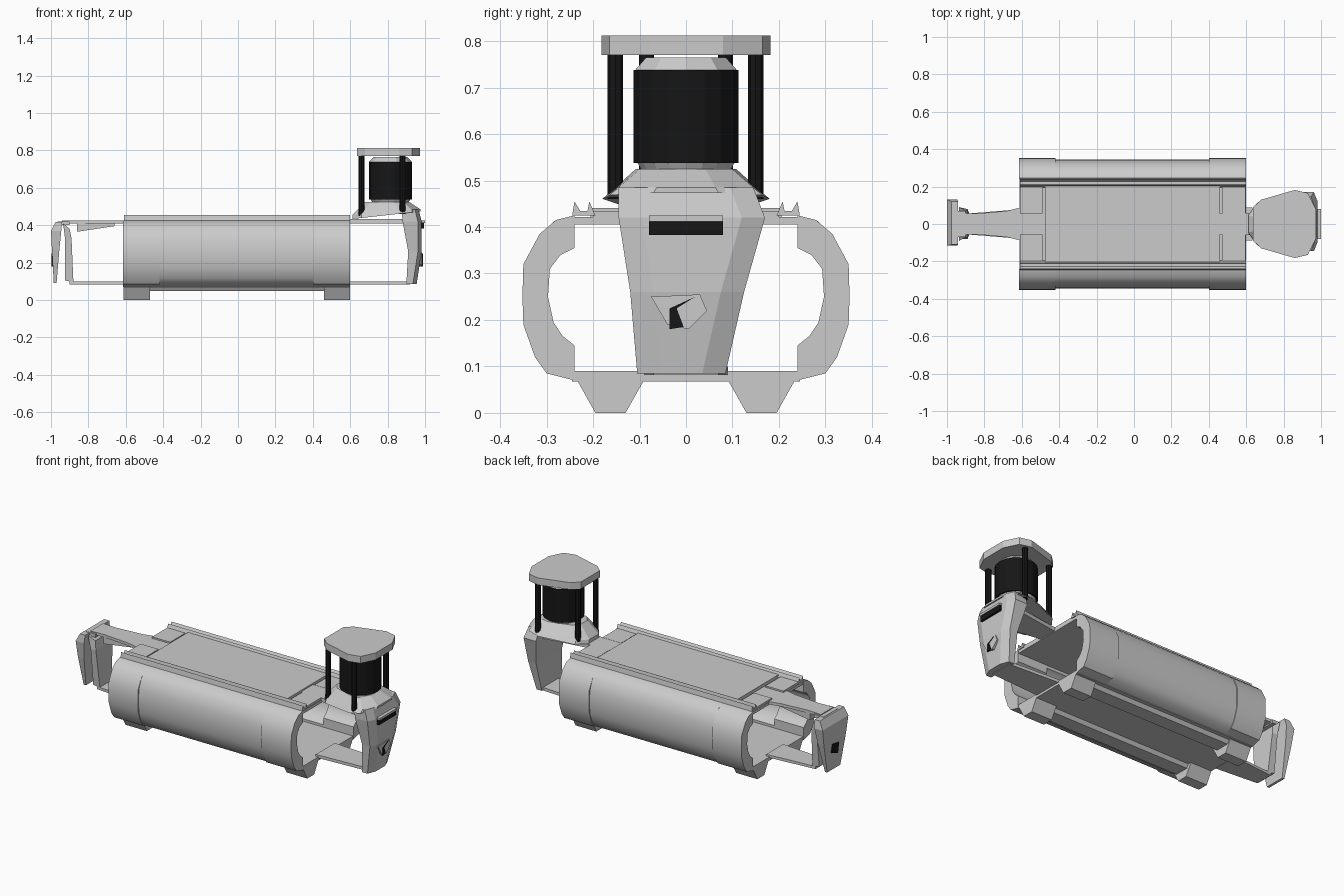
import bpy, bmesh
from math import cos, sin, pi, radians

black = bpy.data.materials.new("black")
black.diffuse_color = (0.008, 0.008, 0.008, 1)


def loft(name, rings, mat=None, smooth=False):
    """Closed solid through rings of equal point count."""
    bm = bmesh.new()
    vs = [[bm.verts.new(p) for p in r] for r in rings]
    n = len(rings[0])
    for a, b in zip(vs, vs[1:]):
        for i in range(n):
            j = (i + 1) % n
            bm.faces.new((a[i], a[j], b[j], b[i]))
    bm.faces.new(vs[0])
    bm.faces.new(vs[-1])
    bmesh.ops.recalc_face_normals(bm, faces=bm.faces)
    me = bpy.data.meshes.new(name)
    bm.to_mesh(me)
    bm.free()
    ob = bpy.data.objects.new(name, me)
    bpy.context.collection.objects.link(ob)
    if mat:
        me.materials.append(mat)
    if smooth:
        bpy.ops.object.select_all(action='DESELECT')
        ob.select_set(True)
        bpy.context.view_layer.objects.active = ob
        bpy.ops.object.shade_smooth_by_angle(angle=radians(35))
    return ob


def along_x(name, pts, x0, x1, **k):
    return loft(name, [[(x, y, z) for y, z in pts] for x in (x0, x1)], **k)


def plate(name, pts, z0, z1, **k):
    return loft(name, [[(x, y, z) for x, y in pts] for z in (z0, z1)], **k)


def box(name, x0, x1, y0, y1, z0, z1, **k):
    return plate(name, [(x0, y0), (x1, y0), (x1, y1), (x0, y1)], z0, z1, **k)


def cyl(name, x, y, r, z0, z1, r1=None, n=18, **k):
    def ring(rad, z):
        return [(x + rad * cos(2 * pi * i / n), y + rad * sin(2 * pi * i / n), z) for i in range(n)]
    return loft(name, [ring(r, z0), ring(r if r1 is None else r1, z1)], **k)


# side pod cross-sections (y, z)
outer = [(0.24, 0.425), (0.28, 0.415), (0.315, 0.385), (0.35, 0.32), (0.352, 0.25),
         (0.35, 0.19), (0.325, 0.12), (0.30, 0.085), (0.24, 0.07)]
inner = [(0.24, 0.145), (0.265, 0.165), (0.285, 0.195), (0.297, 0.25), (0.293, 0.31), (0.27, 0.34), (0.24, 0.355)]
barrel_out = [(0.24, 0.425), (0.285, 0.412), (0.317, 0.38), (0.342, 0.32), (0.346, 0.25),
              (0.342, 0.18), (0.32, 0.118), (0.29, 0.085), (0.24, 0.07)]
barrel_in = [(0.24, 0.105), (0.275, 0.125), (0.305, 0.175), (0.318, 0.25), (0.305, 0.325), (0.275, 0.37), (0.24, 0.388)]

for s, side in ((1, "left"), (-1, "right")):
    def mir(pts):
        return [(s * y, z) for y, z in pts]
    along_x("pod_barrel_" + side, mir(barrel_out + barrel_in), -0.42, 0.40, smooth=True)
    along_x("pod_rear_cap_" + side, mir(outer + inner), -0.615, -0.42, smooth=True)
    along_x("pod_front_cap_" + side, mir(outer + inner), 0.40, 0.6, smooth=True)
    # V-shaped deck rail
    rail = [(0.195, 0.425), (0.245, 0.425), (0.24, 0.455), (0.228, 0.435), (0.212, 0.435), (0.208, 0.455)]
    along_x("deck_rail_" + side, mir(rail), -0.61, 0.6)
    # skid feet and belly runner
    foot = [(0.085, 0.08), (0.24, 0.08), (0.195, 0), (0.13, 0)]
    along_x("rear_foot_" + side, mir(foot), -0.612, -0.47)
    along_x("front_foot_" + side, mir(foot), 0.46, 0.598)
    along_x("belly_runner_" + side, mir([(0.11, 0.07), (0.225, 0.07), (0.21, 0.047), (0.125, 0.047)]), -0.47, 0.46)
    # end tabs of the deck
    y0, y1 = sorted((s * 0.055, s * 0.2))
    box("deck_front_tab_" + side, 0.47, 0.595, y0, y1, 0.42, 0.434)
    box("deck_rear_tab_" + side, -0.61, -0.49, y0, y1, 0.42, 0.434)

# decks
box("top_deck", -0.612, 0.598, -0.245, 0.245, 0.405, 0.422)
box("top_panel", -0.475, 0.46, -0.205, 0.205, 0.42, 0.441)
box("belly_deck", -0.612, 0.598, -0.245, 0.245, 0.068, 0.09)

# arms joining the ends to the body
plate("front_upper_arm", [(0.46, -0.055), (0.62, -0.06), (0.95, -0.11), (0.95, 0.11), (0.62, 0.06), (0.46, 0.055)], 0.41, 0.433)
plate("front_lower_arm", [(0.58, -0.09), (0.92, -0.07), (0.92, 0.07), (0.58, 0.09)], 0.082, 0.1)
rear = [(-0.48, 0.055), (-0.62, 0.085), (-0.68, 0.07), (-0.85, 0.055), (-0.94, 0.06)]
plate("rear_upper_arm", rear + [(x, -y) for x, y in rear[::-1]], 0.408, 0.425)
plate("rear_lower_arm", [(-0.59, -0.08), (-0.9, -0.055), (-0.9, 0.055), (-0.59, 0.08)], 0.084, 0.1)
loft("rear_arm_brace", [[(x, y, z) for x, z in ((-0.86, 0.365), (-0.66, 0.395), (-0.66, 0.41), (-0.86, 0.41))]
                        for y in (-0.05, 0.05)])


# front head, tapered downwards
def rect(x0, x1, y0, y1, z, c=0.02):
    return [(x0, y0, z), (x1 - c, y0, z), (x1, y0 + 0.05, z), (x1, y1 - 0.05, z), (x1 - c, y1, z), (x0, y1, z)]


loft("front_head", [rect(0.90, 0.955, -0.105, 0.085, 0.085),
                    rect(0.91, 0.982, -0.12, 0.125, 0.26),
                    rect(0.88, 0.982, -0.145, 0.17, 0.42),
                    rect(0.875, 0.965, -0.145, 0.145, 0.485)])
box("front_slot", 0.975, 0.995, -0.08, 0.08, 0.383, 0.415, mat=black)
box("slot_hood", 0.975, 1.0, -0.08, 0.08, 0.412, 0.425)
along_x("front_lens_frame", [(-0.075, 0.25), (0.03, 0.255), (0.045, 0.22), (0.005, 0.18), (-0.04, 0.19)], 0.96, 0.985)
along_x("front_lens", [(-0.035, 0.225), (0.02, 0.25), (-0.02, 0.225), (-0.005, 0.185), (-0.035, 0.18)], 0.98, 0.988, mat=black)

# sensor platform on the head
base = [(0.612, 0.05), (0.66, 0.115), (0.86, 0.18), (0.93, 0.165), (0.975, 0.07)]
base += [(x, -y) for x, y in base[::-1]]
loft("sensor_platform", [[(x, y, 0.433 + 0.04 * (x - 0.61) / 0.36) for x, y in base],
                         [(x, y * 0.9, 0.455 + 0.03 * (x - 0.61) / 0.36) for x, y in base],
                         [(0.8 + (x - 0.8) * 0.65, y * 0.6, 0.525) for x, y in base]])

# scanner drum, posts and roof
cyl("scanner_base", 0.815, 0, 0.09, 0.51, 0.545, 0.11)
cyl("scanner_drum", 0.815, 0, 0.115, 0.538, 0.738, mat=black)
cyl("scanner_top", 0.815, 0, 0.115, 0.738, 0.765, 0.09, n=10)
for i, (x, y, z) in enumerate(((0.66, 0.085, 0.45), (0.66, -0.085, 0.45), (0.88, 0.15, 0.46), (0.88, -0.152, 0.46))):
    cyl(f"roof_post_{i}", x, y, 0.0165, z, 0.772, n=8, mat=black)
roof = [(0.637, 0.09), (0.68, 0.13), (0.86, 0.182), (0.93, 0.165), (0.972, 0.08)]
plate("sensor_roof", roof + [(x, -y) for x, y in roof[::-1]], 0.77, 0.812)

# rear head: outer and inner leaning plates joined by a top bridge
loft("rear_outer_plate", [[(-0.985, -0.06, 0.09), (-0.97, -0.06, 0.09), (-0.97, 0.065, 0.09), (-0.985, 0.065, 0.09)],
                          [(-0.995, -0.1, 0.27), (-0.955, -0.1, 0.27), (-0.955, 0.11, 0.27), (-0.995, 0.11, 0.27)],
                          [(-1.0, -0.115, 0.37), (-0.945, -0.115, 0.37), (-0.945, 0.13, 0.37), (-1.0, 0.13, 0.37)],
                          [(-0.975, -0.11, 0.418), (-0.94, -0.11, 0.418), (-0.94, 0.12, 0.418), (-0.975, 0.12, 0.418)]])
loft("rear_inner_plate", [[(-0.925, -0.055, 0.105), (-0.88, -0.055, 0.095), (-0.88, 0.055, 0.095), (-0.925, 0.055, 0.105)],
                          [(-0.925, -0.08, 0.33), (-0.89, -0.08, 0.33), (-0.89, 0.08, 0.33), (-0.925, 0.08, 0.33)],
                          [(-0.935, -0.09, 0.41), (-0.9, -0.07, 0.38), (-0.9, 0.07, 0.38), (-0.935, 0.09, 0.41)]])
box("rear_bridge", -0.965, -0.9, -0.07, 0.07, 0.4, 0.42)
along_x("rear_lens", [(-0.03, 0.24), (0.03, 0.25), (0.04, 0.2), (-0.02, 0.18)], -0.998, -0.985, mat=black)
